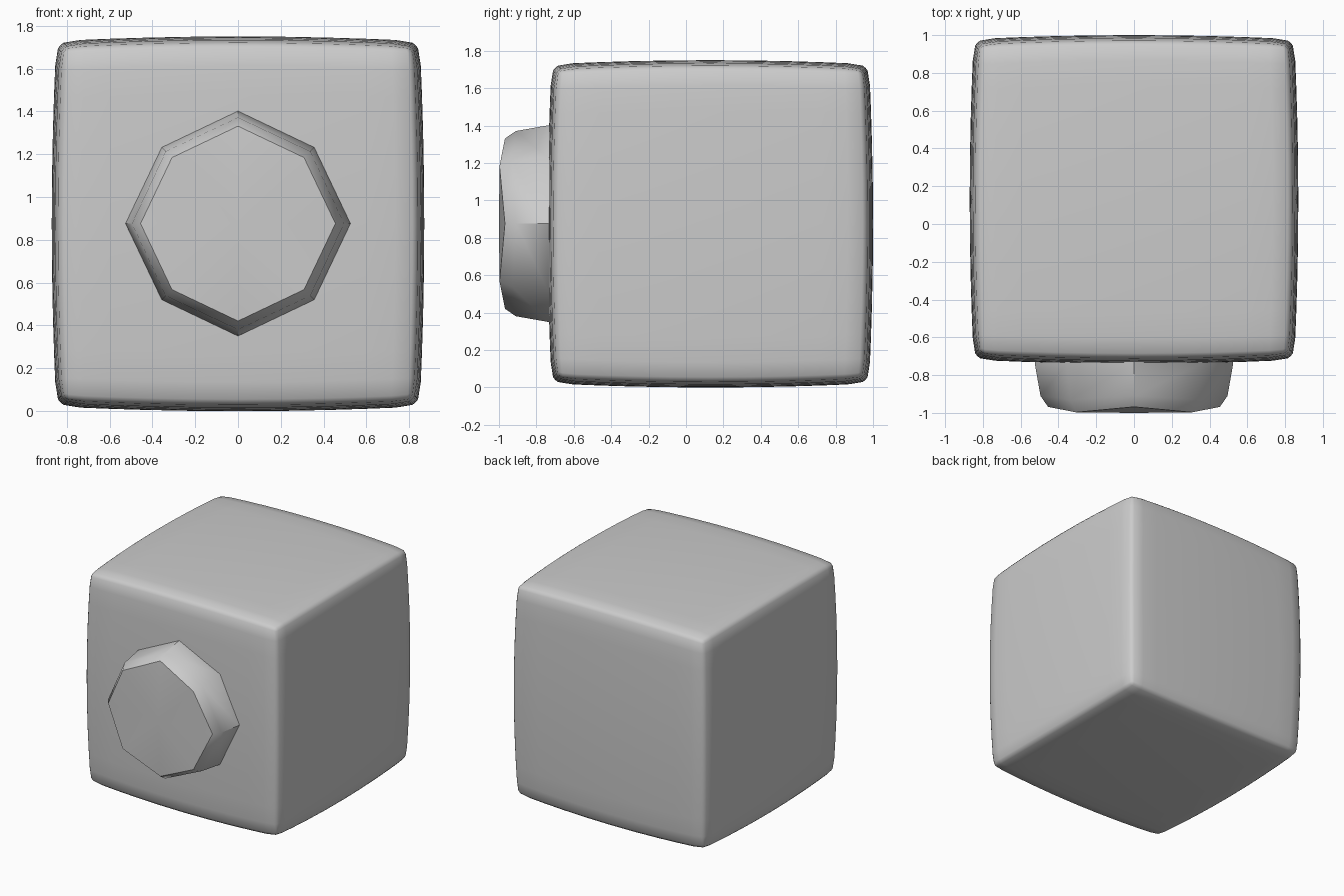
import bpy, bmesh
from math import sin, cos, pi, radians
from mathutils import Vector

if "Cube" in bpy.data.objects:
    bpy.data.objects.remove(bpy.data.objects["Cube"])


def finish(name, bm, angle):
    bmesh.ops.recalc_face_normals(bm, faces=bm.faces)
    mesh = bpy.data.meshes.new(name)
    bm.to_mesh(mesh)
    bm.free()
    ob = bpy.data.objects.new(name, mesh)
    bpy.context.collection.objects.link(ob)
    bpy.ops.object.select_all(action='DESELECT')
    ob.select_set(True)
    bpy.context.view_layer.objects.active = ob
    bpy.ops.object.shade_smooth_by_angle(angle=radians(angle))
    return ob


# Body: rounded cube with gently bulging faces
CENTRE = Vector((0, 0.13, 0.875))
HALF = Vector((0.87, 0.87, 0.875))
ROUND, BULGE = 0.08, 0.025
bm = bmesh.new()
bmesh.ops.create_cube(bm, size=2)
bmesh.ops.subdivide_edges(bm, edges=bm.edges[:], cuts=11, use_grid_fill=True)
for v in bm.verts:
    p = Vector([sin(c * pi / 2) for c in v.co])      # denser near edges
    lim = 1 - ROUND
    q = Vector([max(-lim, min(lim, c)) for c in p])
    p = q + (p - q).normalized() * ROUND
    s = p.length_squared
    v.co = CENTRE + Vector([p[i] * HALF[i] * (1 - BULGE * (s - p[i] ** 2))
                            for i in range(3)])
finish("body", bm, 50)

# Front knob: eight-sided plug, (axis radius, axis y, diagonal radius, diagonal y)
rings = [(0.527, -0.68, 0.505, -0.68),
         (0.525, -0.74, 0.503, -0.74),
         (0.495, -0.91, 0.477, -0.93),
         (0.455, -0.968, 0.436, -0.997)]
bm = bmesh.new()
loops = []
for ra, ya, rd, yd in rings:
    loop = []
    for i in range(8):
        r, y = (rd, yd) if i % 2 else (ra, ya)
        a = i * pi / 4
        loop.append(bm.verts.new((r * cos(a), y, 0.876 + r * sin(a))))
    loops.append(loop)
for a, b in zip(loops, loops[1:]):
    for i in range(8):
        j = (i + 1) % 8
        bm.faces.new((a[i], a[j], b[j], b[i]))
tip = bm.verts.new((0, -1.0, 0.876))
for i in range(8):
    bm.faces.new((loops[-1][i], loops[-1][(i + 1) % 8], tip))
bm.faces.new(loops[0])
finish("front_knob", bm, 48)
